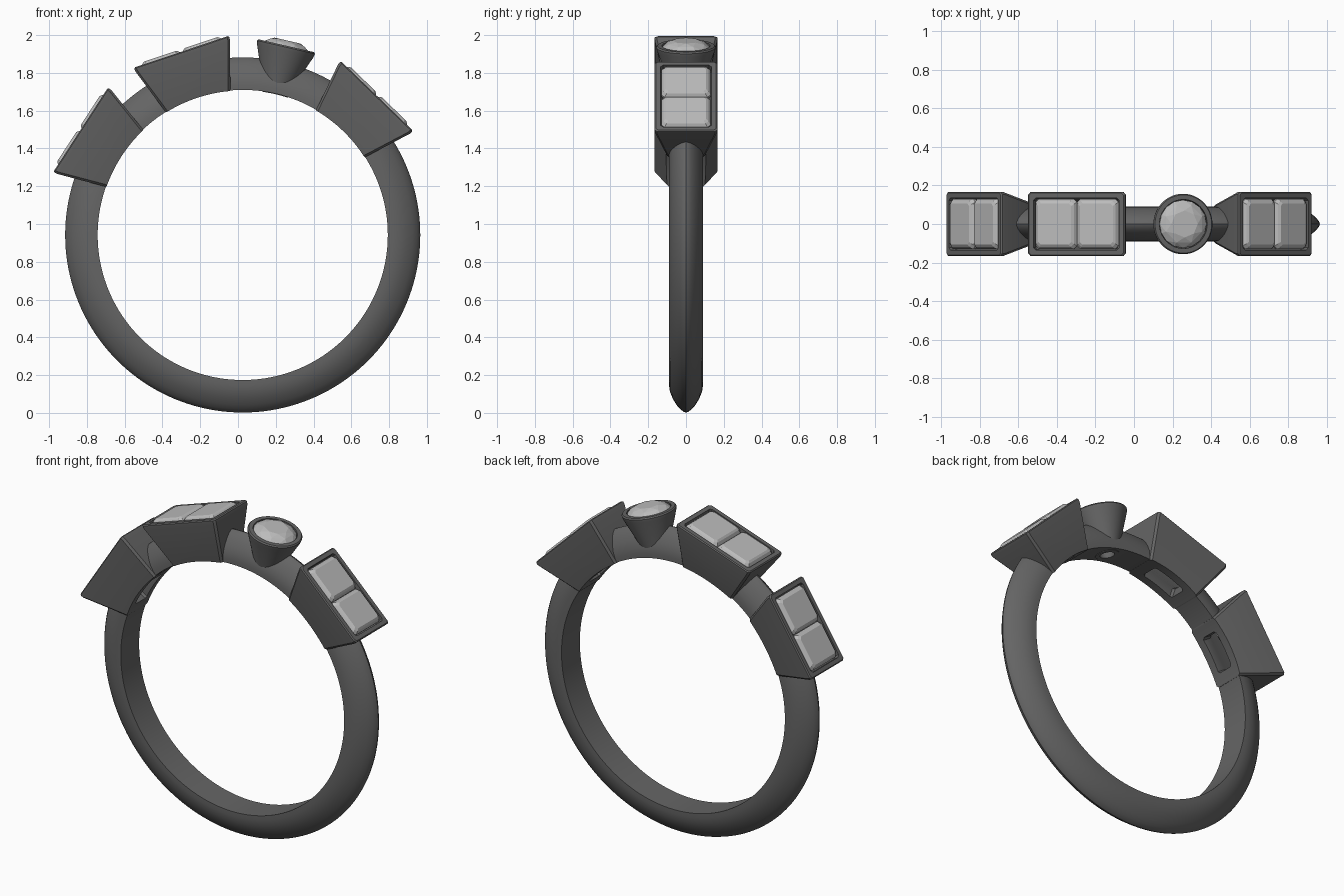
import bpy, bmesh
from math import sin, cos, pi, radians
from mathutils import Matrix, Vector

if "Cube" in bpy.data.objects:
    bpy.data.objects.remove(bpy.data.objects["Cube"])

CENTRE = Vector((0.025, 0, 0.942))
BORE = 0.768


def material(name, v):
    m = bpy.data.materials.new(name)
    m.diffuse_color = (v, v, v, 1)
    m.use_nodes = True
    m.node_tree.nodes["Principled BSDF"].inputs["Base Color"].default_value = m.diffuse_color
    return m


METAL, STONE = material("metal", 0.13), material("stone", 0.5)


def finish(name, bm, mat, matrix):
    bmesh.ops.recalc_face_normals(bm, faces=bm.faces)
    me = bpy.data.meshes.new(name)
    bm.to_mesh(me)
    bm.free()
    ob = bpy.data.objects.new(name, me)
    bpy.context.collection.objects.link(ob)
    ob.matrix_world = matrix
    me.materials.append(mat)
    return ob


def loft(name, rings, mat=METAL, matrix=Matrix(), closed=False):
    """Skin a stack of equal-length point loops, capped unless closed."""
    bm = bmesh.new()
    loops = [[bm.verts.new(p) for p in r] for r in rings]
    pairs = list(zip(loops, loops[1:]))
    if closed:
        pairs.append((loops[-1], loops[0]))
    else:
        bm.faces.new(loops[0])
        bm.faces.new(loops[-1])
    for a, b in pairs:
        for i in range(len(a)):
            j = (i + 1) % len(a)
            bm.faces.new((a[i], a[j], b[j], b[i]))
    return finish(name, bm, mat, matrix)


def rect(hx, hy, z, c=0.012, ox=0):
    """Rectangle with clipped corners."""
    q = [(hx, hy - c), (hx - c, hy)]
    q += [(-x, y) for x, y in reversed(q)]
    q += [(-x, -y) for x, y in q]
    return [(x + ox, y, z) for x, y in q]


def circle(r, z, n=64, turn=0.0):
    return [(r * cos(2 * pi * (i + turn) / n), r * sin(2 * pi * (i + turn) / n), z)
            for i in range(n)]


def frame(angle):
    """Local z points outward from the ring centre at the given angle."""
    return Matrix.Translation(CENTRE) @ Matrix.Rotation(radians(90 - angle), 4, 'Y')


def activate(ob):
    bpy.ops.object.select_all(action='DESELECT')
    ob.select_set(True)
    bpy.context.view_layer.objects.active = ob


def cut(ob, cutter):
    activate(ob)
    mod = ob.modifiers.new("cut", 'BOOLEAN')
    mod.operation, mod.solver, mod.object = 'DIFFERENCE', 'EXACT', cutter
    bpy.ops.object.modifier_apply(modifier=mod.name)


def smooth(ob, angle=30):
    activate(ob)
    bpy.ops.object.shade_smooth_by_angle(angle=radians(angle))


# Band: D-shaped section swept round the finger
half = [(0.768, 0.09), (0.795, 0.09), (0.83, 0.085), (0.865, 0.071),
        (0.9, 0.05), (0.923, 0.03), (0.936, 0.012)]
section = half + [(0.94, 0)] + [(r, -y) for r, y in reversed(half)]
band = loft("band", [[(r * cos(a), y, r * sin(a)) for r, y in section]
                     for a in (2 * pi * i / 160 for i in range(160))],
            matrix=Matrix.Translation(CENTRE), closed=True)

# Finger bore used to trim the settings
bore = loft("bore_cutter", [circle(BORE - 0.003, z, 160) for z in (-0.5, 0.5)],
            matrix=Matrix.Translation(CENTRE) @ Matrix.Rotation(pi / 2, 4, 'X'))
cutters = [bore]


def add_setting(name, body, pocket, m):
    ob = loft(name, body, matrix=m)
    hole = loft(name + "_cutter", pocket, matrix=m)
    cutters.append(hole)
    for c in (bore, hole):
        cut(ob, c)
    cut(band, hole)
    smooth(ob)


# Three rectangular settings, each with a pair of step-cut stones
for name, angle in (("left", 147), ("upper", 108.5), ("right", 46)):
    m = frame(angle)
    add_setting(name + "_box_setting",
                [rect(0.18, 0.1, 0.745), rect(0.264, 0.165, 1.0),
                 rect(0.265, 0.166, 1.017), rect(0.259, 0.16, 1.023)],
                [rect(0.11, 0.055, 0.7), rect(0.11, 0.055, 0.82),
                 rect(0.235, 0.134, 0.99), rect(0.235, 0.134, 1.1)], m)
    for side in (-1, 1):
        ox = side * 0.114
        loft(f"{name}_stone_{'a' if side < 0 else 'b'}",
             [rect(0.03, 0.04, 0.86, 0.01, ox), rect(0.08, 0.09, 0.93, 0.015, ox),
              rect(0.113, 0.131, 1.0, 0.018, ox), rect(0.113, 0.131, 1.012, 0.018, ox),
              rect(0.102, 0.119, 1.028, 0.016, ox), rect(0.09, 0.107, 1.036, 0.014, ox)],
             STONE, m)

# Round tapered bezel
m = frame(77)
add_setting("round_bezel",
            [circle(0.066, 0.73), circle(0.07, 0.785), circle(0.154, 1.003),
             circle(0.157, 1.02), circle(0.151, 1.028)],
            [circle(0.042, 0.7), circle(0.042, 0.82), circle(0.127, 0.99),
             circle(0.127, 1.1)], m)

# Faceted round stone: hull of table, crown, girdle and culet
bm = bmesh.new()
points = (circle(0.07, 1.056, 8) + circle(0.104, 1.043, 8, 0.5)
          + circle(0.125, 1.022, 16) + circle(0.125, 1.014, 16) + [(0, 0, 0.88)])
for p in points:
    bm.verts.new(p)
bmesh.ops.convex_hull(bm, input=bm.verts)
finish("round_stone", bm, STONE, m)

smooth(band)
for c in cutters:
    bpy.data.objects.remove(c)
